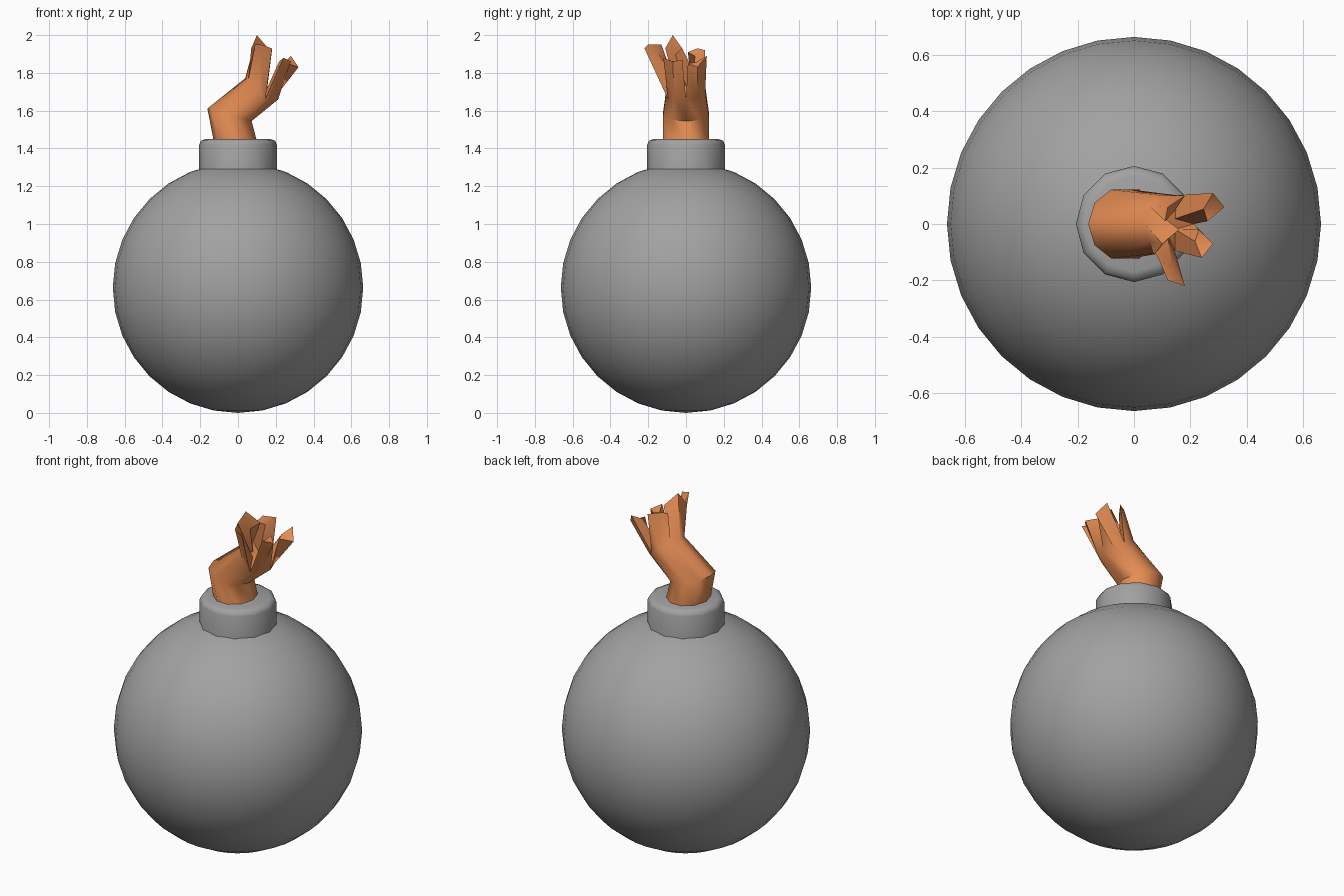
import bpy, bmesh
from math import cos, sin, radians
from mathutils import Vector

if "Cube" in bpy.data.objects:
    bpy.data.objects.remove(bpy.data.objects["Cube"])


def material(name, color):
    mat = bpy.data.materials.new(name)
    mat.diffuse_color = (*color, 1)
    mat.use_nodes = True
    mat.node_tree.nodes["Principled BSDF"].inputs["Base Color"].default_value = mat.diffuse_color
    return mat


def smooth(obj, angle):
    bpy.ops.object.select_all(action='DESELECT')
    obj.select_set(True)
    bpy.context.view_layer.objects.active = obj
    bpy.ops.object.shade_smooth_by_angle(angle=radians(angle))


def finish(name, bm, mat, angle):
    bmesh.ops.recalc_face_normals(bm, faces=bm.faces)
    mesh = bpy.data.meshes.new(name)
    bm.to_mesh(mesh)
    bm.free()
    obj = bpy.data.objects.new(name, mesh)
    bpy.context.collection.objects.link(obj)
    mesh.materials.append(mat)
    smooth(obj, angle)


def bridge(bm, a, b):
    n = len(a)
    for i in range(n):
        j = (i + 1) % n
        bm.faces.new((a[i], a[j], b[j], b[i]))


grey = material("dark_grey", (0.36, 0.36, 0.36))
orange = material("orange", (0.8, 0.27, 0.09))

# round body
bpy.ops.mesh.primitive_uv_sphere_add(segments=32, ring_count=16, radius=0.663, location=(0, 0, 0.663))
body = bpy.context.object
body.name = "body"
body.data.materials.append(grey)
smooth(body, 40)

# neck collar: twelve-sided profile with a rounded rim
bm = bmesh.new()
profile = [(0.206, 1.22), (0.206, 1.42), (0.196, 1.441), (0.17, 1.45)]
rings = [[bm.verts.new((r * cos(radians(30 * i)), r * sin(radians(30 * i)), z)) for i in range(12)]
         for r, z in profile]
for a, b in zip(rings, rings[1:]):
    bridge(bm, a, b)
bm.faces.new(rings[-1])
bm.faces.new(rings[0][::-1])
finish("neck", bm, grey, 60)

# bent fuse stem: rings given by centre, tilted x/z half axis and y radius
SIDES = 10
stations = [((-0.01, 0, 1.42), (-0.115, 0, 0), 0.128),
            ((-0.045, 0, 1.578), (-0.117, 0, 0.033), 0.128),
            ((0.125, 0, 1.715), (-0.087, 0, 0.056), 0.107)]


def ring_point(station, i):
    c, u, ry = station
    t = radians(36 * i)
    return Vector(c) + cos(t) * Vector(u) + Vector((0, sin(t) * ry, 0))


bm = bmesh.new()
rings = [[bm.verts.new(ring_point(s, i)) for i in range(SIDES)] for s in stations]
rings[-1][7].co = (0.145, -0.095, 1.66)  # deeper split at the front
for a, b in zip(rings, rings[1:]):
    bridge(bm, a, b)
bm.faces.new(rings[0][::-1])

# frayed strands: each continues two sides of the last ring to three tip points
tips = [[(0.07, -0.11, 1.93), (0.10, -0.07, 2.0), (0.16, -0.02, 1.93)],
        [(0.11, 0.01, 1.91), (0.12, 0.06, 1.93), (0.18, 0.10, 1.92)],
        [(0.26, 0.11, 1.87), (0.32, 0.06, 1.83), (0.26, 0.01, 1.85)],
        [(0.23, -0.02, 1.87), (0.28, -0.07, 1.86), (0.24, -0.12, 1.88)],
        [(0.18, -0.22, 1.93), (0.12, -0.20, 1.95), (0.09, -0.13, 1.95)]]
tips[2][0] = (0.28, 0.11, 1.89)
core = Vector(stations[-1][0])
inner = []
for k, tip in enumerate(tips):
    a = [rings[-1][(2 * k - 1 + n) % SIDES] for n in range(3)]
    a.append(bm.verts.new(a[1].co.lerp(core, 0.7)))
    inner.append(a[3])
    end = [Vector(p) for p in tip]
    end.append((end[0] + end[2]) / 2 + (core - end[1]) * 0.12)
    b = [bm.verts.new(p) for p in end]
    bridge(bm, a, b)
    bm.faces.new((b[0], b[1], b[3]))
    bm.faces.new((b[1], b[2], b[3]))

# floor between the strands
for k in range(5):
    bm.faces.new((rings[-1][(2 * k - 1) % SIDES], inner[k], inner[k - 1]))
bm.faces.new(inner)
finish("fuse", bm, orange, 50)
